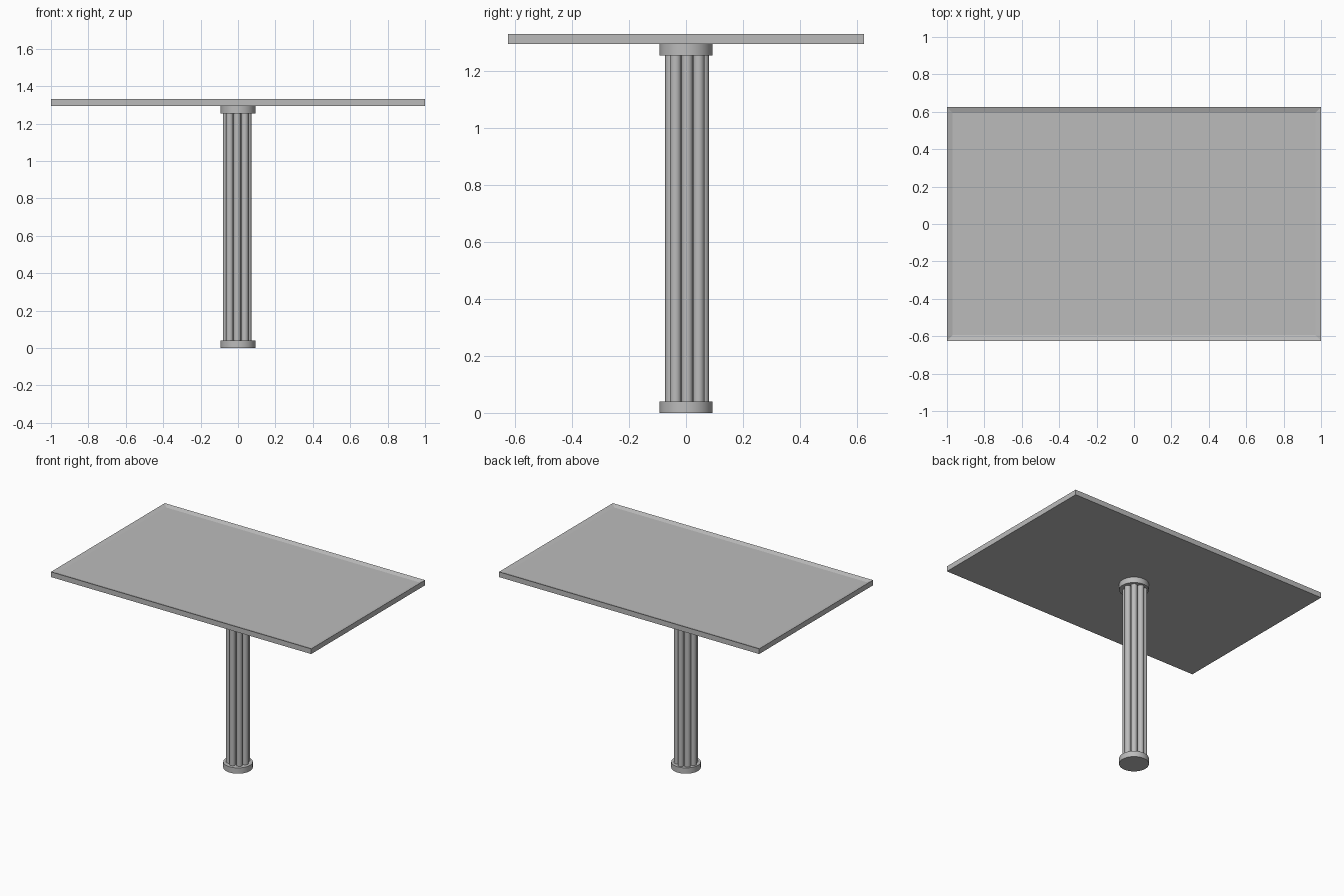
import bpy, bmesh, math

if "Cube" in bpy.data.objects:
    bpy.data.objects.remove(bpy.data.objects["Cube"])

grey = bpy.data.materials.new("light_grey")
grey.diffuse_color = (0.5, 0.5, 0.5, 1)
grey.use_nodes = True
grey.node_tree.nodes["Principled BSDF"].inputs["Base Color"].default_value = grey.diffuse_color


def cylinder(name, r, x, y, z0, z1, sides=32):
    bpy.ops.mesh.primitive_cylinder_add(vertices=sides, radius=r, depth=z1 - z0,
                                        location=(x, y, (z0 + z1) / 2))
    ob = bpy.context.object
    ob.name = name
    ob.data.materials.append(grey)
    bpy.ops.object.shade_smooth_by_angle(angle=math.radians(35))
    return ob


# Tabletop slab with a shallow recessed panel inside a narrow rim
bm = bmesh.new()
bmesh.ops.create_cube(bm, size=1)
for v in bm.verts:
    v.co.x *= 2.0
    v.co.y *= 1.25
    v.co.z = 1.312 + v.co.z * 0.036
bm.normal_update()
top = [f for f in bm.faces if f.normal.z > 0.9]
bmesh.ops.inset_region(bm, faces=top, thickness=0.043)
for v in top[0].verts:
    v.co.z -= 0.01
mesh = bpy.data.meshes.new("tabletop")
bm.to_mesh(mesh)
bm.free()
mesh.materials.append(grey)
bpy.context.collection.objects.link(bpy.data.objects.new("tabletop", mesh))

# Round base and collar
cylinder("base_disc", 0.093, 0, 0, 0, 0.04, 48)
cylinder("top_collar", 0.093, 0, 0, 1.255, 1.294, 48)

# Column: ring of slim rods around a core, set slightly off centre
cx, cy = -0.004, 0.004
cylinder("column_core", 0.052, cx, cy, 0.04, 1.255)
for i in range(8):
    a = math.tau * i / 8
    cylinder("column_rod", 0.020, cx + 0.057 * math.cos(a),
             cy + 0.057 * math.sin(a), 0.04, 1.255, 24)
